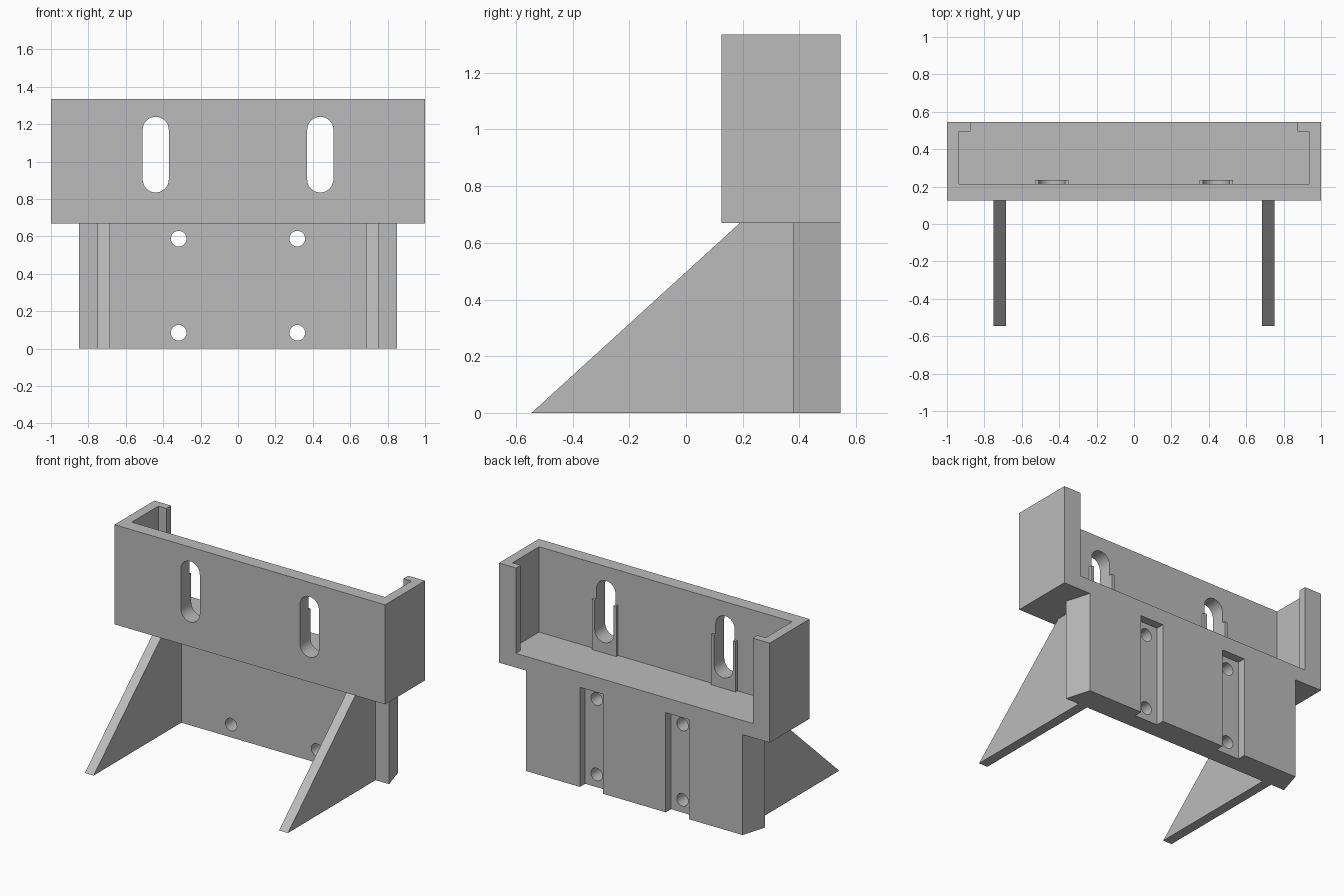
import bpy, bmesh, math
from mathutils import Vector

cube = bpy.data.objects.get("Cube")
if cube:
    bpy.data.objects.remove(cube, do_unlink=True)

grey = bpy.data.materials.new("mid_grey")
grey.use_nodes = True
colour = (0.5, 0.5, 0.5, 1)
grey.diffuse_color = colour
grey.node_tree.nodes["Principled BSDF"].inputs["Base Color"].default_value = colour


def prism(name, points, axis, lo, hi):
    """Extrude a 2D outline along an axis: z takes (x, y), y takes (x, z), x takes (y, z)."""
    place = {"z": lambda a, b, d: (a, b, d),
             "y": lambda a, b, d: (a, d, b),
             "x": lambda a, b, d: (d, a, b)}[axis]
    bm = bmesh.new()
    face = bm.faces.new([bm.verts.new(place(a, b, lo)) for a, b in points])
    grown = bmesh.ops.extrude_face_region(bm, geom=[face])
    moved = [v for v in grown["geom"] if isinstance(v, bmesh.types.BMVert)]
    bmesh.ops.translate(bm, verts=moved, vec=Vector(place(0, 0, hi - lo)))
    bmesh.ops.recalc_face_normals(bm, faces=bm.faces)
    mesh = bpy.data.meshes.new(name)
    bm.to_mesh(mesh)
    bm.free()
    mesh.materials.append(grey)
    obj = bpy.data.objects.new(name, mesh)
    bpy.context.collection.objects.link(obj)
    return obj


def rect(x0, x1, y0, y1):
    return [(x0, y0), (x1, y0), (x1, y1), (x0, y1)]


def capsule(cx, z0, z1, r, steps=16):
    """Outline with round ends; a circle when z1 - z0 equals 2r."""
    pts = []
    for centre, start in ((z1 - r, 0), (z0 + r, math.pi)):
        for i in range(steps + 1):
            a = start + math.pi * i / steps
            p = (cx + r * math.cos(a), centre + r * math.sin(a))
            if not any(math.dist(p, q) < 1e-5 for q in pts):
                pts.append(p)
    return pts


def combine(target, tool, operation):
    """Apply a boolean and remove the tool object."""
    mod = target.modifiers.new("combine", "BOOLEAN")
    mod.operation, mod.object, mod.solver = operation, tool, "EXACT"
    bpy.context.view_layer.objects.active = target
    bpy.ops.object.modifier_apply(modifier=mod.name)
    bpy.data.objects.remove(tool, do_unlink=True)


FRONT, BACK = 0.125, 0.545
BASE, FLOOR, TOP = 0.67, 0.765, 1.335
WALL = 0.215

# Tray: floor, front wall, side walls and rear lips
half = [(1, FRONT), (1, BACK), (0.875, BACK), (0.875, 0.495), (0.935, 0.495), (0.935, WALL)]
outline = half + [(-x, y) for x, y in reversed(half)]
tray = prism("tray", rect(-1, 1, FRONT, BACK), "z", BASE, FLOOR)
combine(tray, prism("walls", outline, "z", FLOOR - 0.03, TOP), "UNION")

# Raised pads behind the front wall, with slots through both
for side in (-1, 1):
    x = 0.44 * side
    combine(tray, prism("pad", rect(x - 0.09, x + 0.09, FLOOR - 0.03, 1.1), "y",
                        WALL - 0.03, WALL + 0.02), "UNION")
    combine(tray, prism("slot", capsule(x, 0.835, 1.24, 0.07), "y", 0, 0.3), "DIFFERENCE")

# Back plate with tapered ends, rear channels and bolt holes
plate = prism("back_plate", [(-0.85, 0.38), (0.85, 0.38), (0.8, BACK), (-0.8, BACK)],
              "z", 0, BASE)
for side in (-1, 1):
    x = 0.317 * side
    combine(plate, prism("channel", rect(x - 0.085, x + 0.085, 0.49, 0.6), "z",
                         -0.1, BASE - 0.005), "DIFFERENCE")
    for z in (0.085, 0.588):
        combine(plate, prism("hole", capsule(x, z - 0.042, z + 0.042, 0.042), "y",
                             0.3, 0.6), "DIFFERENCE")

# Triangular side braces
for side, label in ((1, "left"), (-1, "right")):
    ends = sorted((0.685 * side, 0.75 * side))
    prism(label + "_brace", [(-0.545, 0), (0.38, 0), (0.38, BASE), (0.19, BASE)], "x", *ends)
